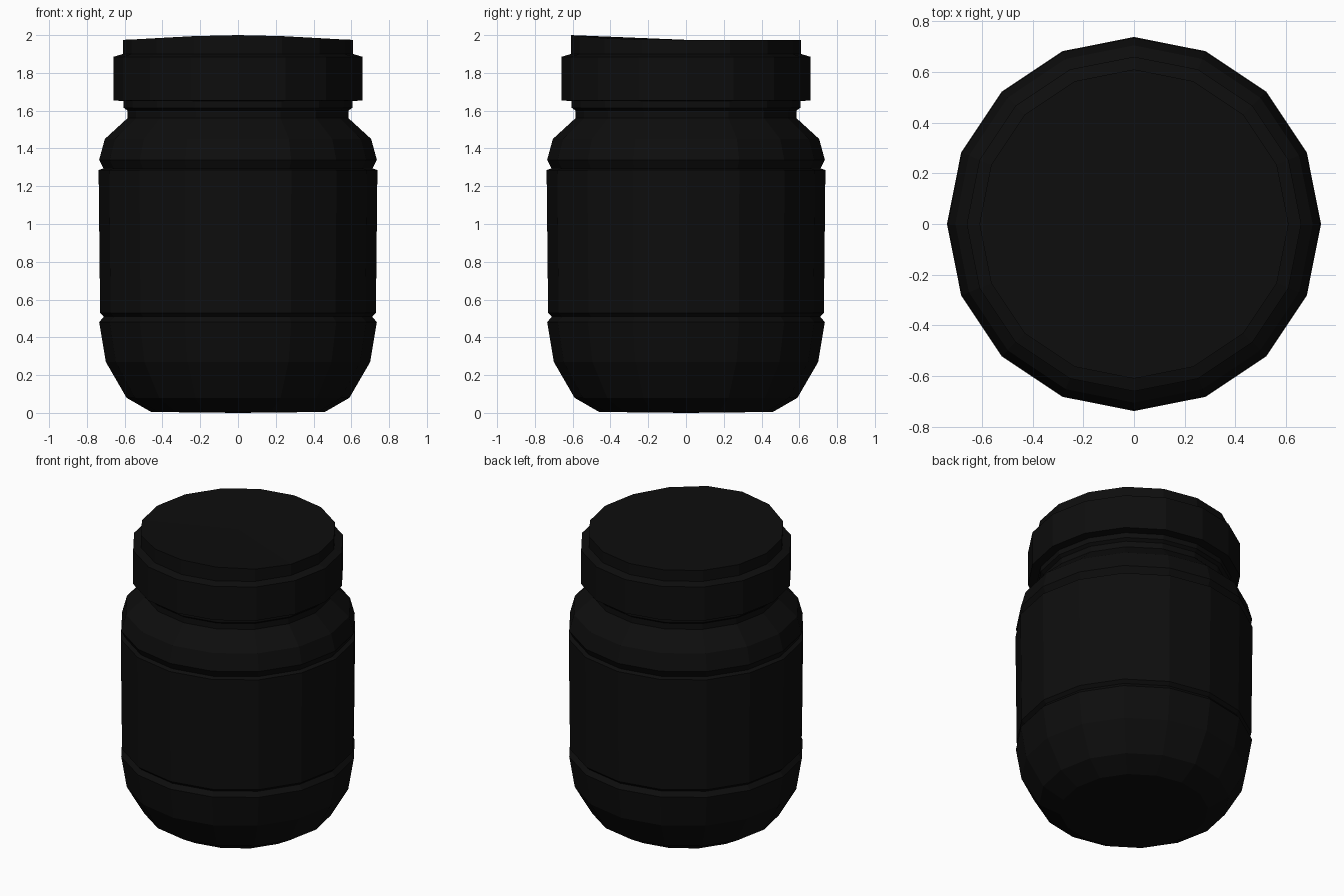
import bpy, bmesh, math

if "Cube" in bpy.data.objects:
    bpy.data.objects.remove(bpy.data.objects["Cube"])

SIDES = 16

black = bpy.data.materials.new("black_plastic")
black.diffuse_color = (0.004, 0.004, 0.004, 1)
black.use_nodes = True
black.node_tree.nodes["Principled BSDF"].inputs["Base Color"].default_value = black.diffuse_color


def lathe(name, profile, cap_bottom=False, cap_top=False, lift=0.0):
    """Spin (radius, z) pairs into a faceted part; lift raises the front of the last ring."""
    bm = bmesh.new()
    rings = []
    for k, (r, z) in enumerate(profile):
        ring = []
        for i in range(SIDES):
            a = 2 * math.pi * i / SIDES
            front = max(0.0, -math.sin(a)) ** 3 if k == len(profile) - 1 else 0.0
            ring.append(bm.verts.new((r * math.cos(a), r * math.sin(a), z + lift * front)))
        rings.append(ring)
    for lo, hi in zip(rings, rings[1:]):
        for i in range(SIDES):
            j = (i + 1) % SIDES
            bm.faces.new((lo[i], lo[j], hi[j], hi[i]))
    # caps are fans so slightly uneven rims stay clean
    for wanted, ring, z in ((cap_bottom, rings[0], profile[0][1] - 0.005),
                            (cap_top, rings[-1], profile[-1][1])):
        if wanted:
            centre = bm.verts.new((0, 0, z))
            for i in range(SIDES):
                j = (i + 1) % SIDES
                tri = (ring[i], ring[j], centre)
                bm.faces.new(tri if ring is rings[-1] else tri[::-1])
    mesh = bpy.data.meshes.new(name)
    bm.to_mesh(mesh)
    bm.free()
    mesh.materials.append(black)
    obj = bpy.data.objects.new(name, mesh)
    bpy.context.collection.objects.link(obj)
    return obj


# Jar: rounded base, groove, straight wall, groove, shoulder and neck
lathe("jar_body", [
    (0.46, 0.005), (0.59, 0.08), (0.70, 0.27), (0.735, 0.48), (0.71, 0.51),
    (0.73, 0.53), (0.738, 1.285), (0.712, 1.295), (0.735, 1.34), (0.705, 1.45),
    (0.585, 1.56), (0.585, 1.60), (0.605, 1.615), (0.605, 1.65),
], cap_bottom=True)

# Lid: wide band with a stepped top, rim slightly raised at the front
lathe("lid", [
    (0.605, 1.65), (0.66, 1.655), (0.66, 1.885), (0.61, 1.90), (0.61, 1.975),
], cap_top=True, lift=0.025)
